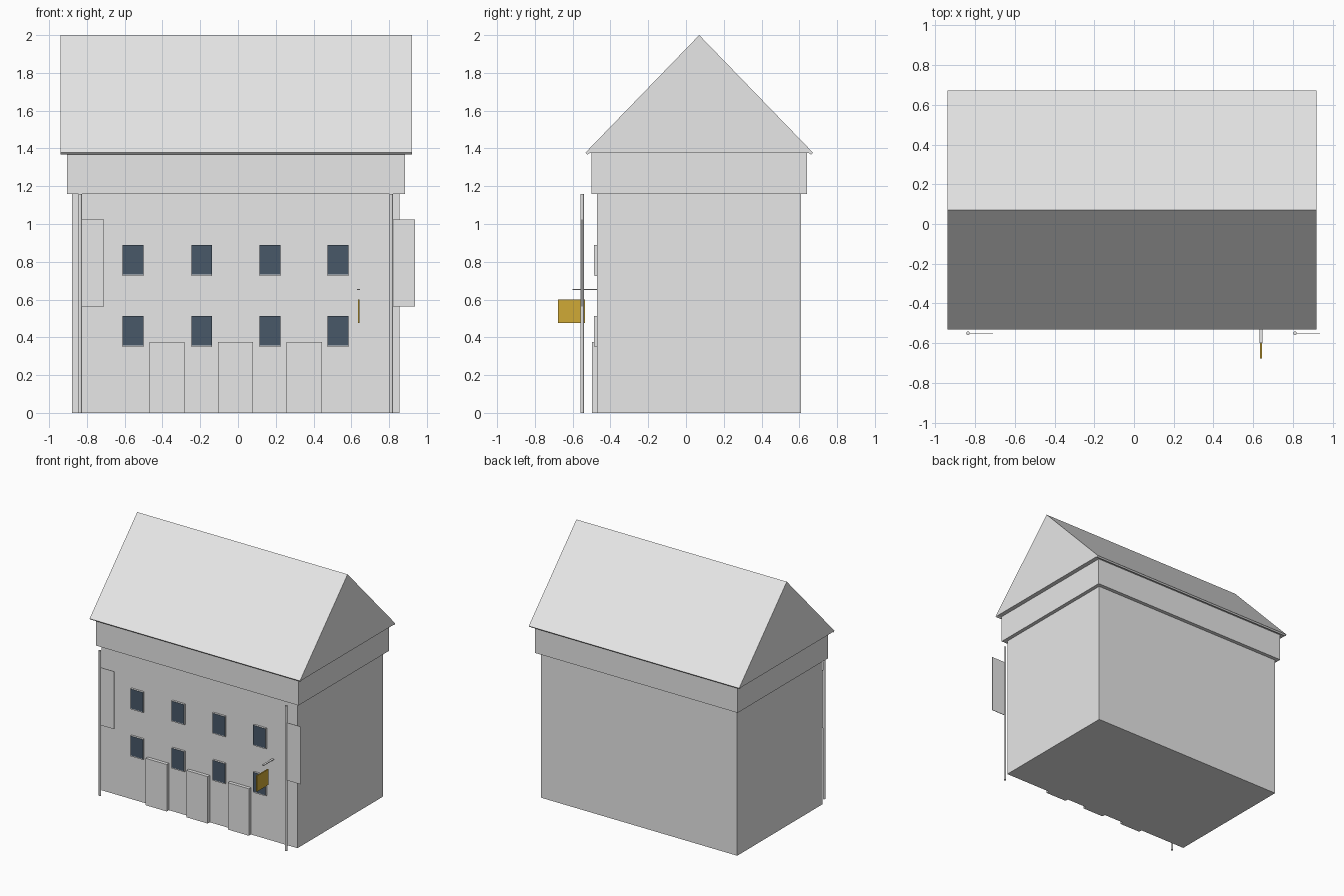
import bpy, bmesh, math

if "Cube" in bpy.data.objects:
    bpy.data.objects.remove(bpy.data.objects["Cube"])


def material(name, rgb):
    m = bpy.data.materials.new(name)
    m.diffuse_color = (*rgb, 1)
    m.use_nodes = True
    m.node_tree.nodes["Principled BSDF"].inputs["Base Color"].default_value = m.diffuse_color
    return m


GREY = material("pale grey", (0.8, 0.8, 0.8))
GLASS = material("dark blue glass", (0.065, 0.098, 0.141))
GOLD = material("gold", (0.63, 0.40, 0.037))


def finish(name, bm, *mats):
    bmesh.ops.recalc_face_normals(bm, faces=bm.faces[:])
    me = bpy.data.meshes.new(name)
    bm.to_mesh(me)
    bm.free()
    for m in mats:
        me.materials.append(m)
    ob = bpy.data.objects.new(name, me)
    bpy.context.collection.objects.link(ob)
    return ob


def box(name, x, y, z, *mats):
    """Box from (min, max) ranges; a second material goes on the front face."""
    bm = bmesh.new()
    bmesh.ops.create_cube(bm, size=1)
    for v in bm.verts:
        v.co = [r[0] + (c + 0.5) * (r[1] - r[0]) for c, r in zip(v.co, (x, y, z))]
    bm.normal_update()
    if len(mats) > 1:
        for f in bm.faces:
            f.material_index = int(f.normal.y < -0.9)
    return finish(name, bm, *mats)


def pole(name, x, y, z0, z1, radius):
    bm = bmesh.new()
    bmesh.ops.create_cone(bm, cap_ends=True, segments=12, radius1=radius,
                          radius2=radius, depth=z1 - z0)
    bmesh.ops.translate(bm, verts=bm.verts, vec=(x, y, (z0 + z1) / 2))
    return finish(name, bm, GREY)


# Walls and the overhanging upper band
box("walls", (-0.88, 0.855), (-0.47, 0.61), (0, 1.16), GREY)
box("upper_band", (-0.905, 0.885), (-0.50, 0.64), (1.16, 1.375), GREY)

# Gabled roof: a profile with blunt eaves, extruded along x
bm = bmesh.new()
profile = [(-0.522, 1.368), (-0.532, 1.378), (0.07, 2.0), (0.672, 1.378),
           (0.662, 1.368), (0.65, 1.375), (-0.51, 1.375)]
end = bm.faces.new([bm.verts.new((-0.94, y, z)) for y, z in profile])
side = bmesh.ops.extrude_face_region(bm, geom=[end], use_keep_orig=True)
moved = [g for g in side["geom"] if isinstance(g, bmesh.types.BMVert)]
bmesh.ops.translate(bm, verts=moved, vec=(1.86, 0, 0))
finish("roof", bm, GREY)

# Two rows of four windows
for z in (0.357, 0.733):
    for x in (-0.611, -0.247, 0.114, 0.475):
        box("window", (x, x + 0.11), (-0.487, -0.465), (z, z + 0.156), GREY, GLASS)
        box("window_sill", (x, x + 0.11), (-0.485, -0.465), (z - 0.008, z), GREY)

# Three doors
for x in (-0.468, -0.106, 0.258):
    box("door", (x, x + 0.186), (-0.497, -0.465), (0, 0.375), GREY)

# Flag poles with thin banners
for x in (-0.836, 0.811):
    pole("banner_pole", x, -0.55, 0, 1.16, 0.009)
    box("banner", (x + 0.005, x + 0.126), (-0.552, -0.548), (0.564, 1.025), GREY)

# Hanging sign and its bracket
box("sign_bracket", (0.631, 0.647), (-0.60, -0.47), (0.651, 0.657), GREY)
box("sign_board", (0.634, 0.644), (-0.677, -0.534), (0.475, 0.60), GOLD)
